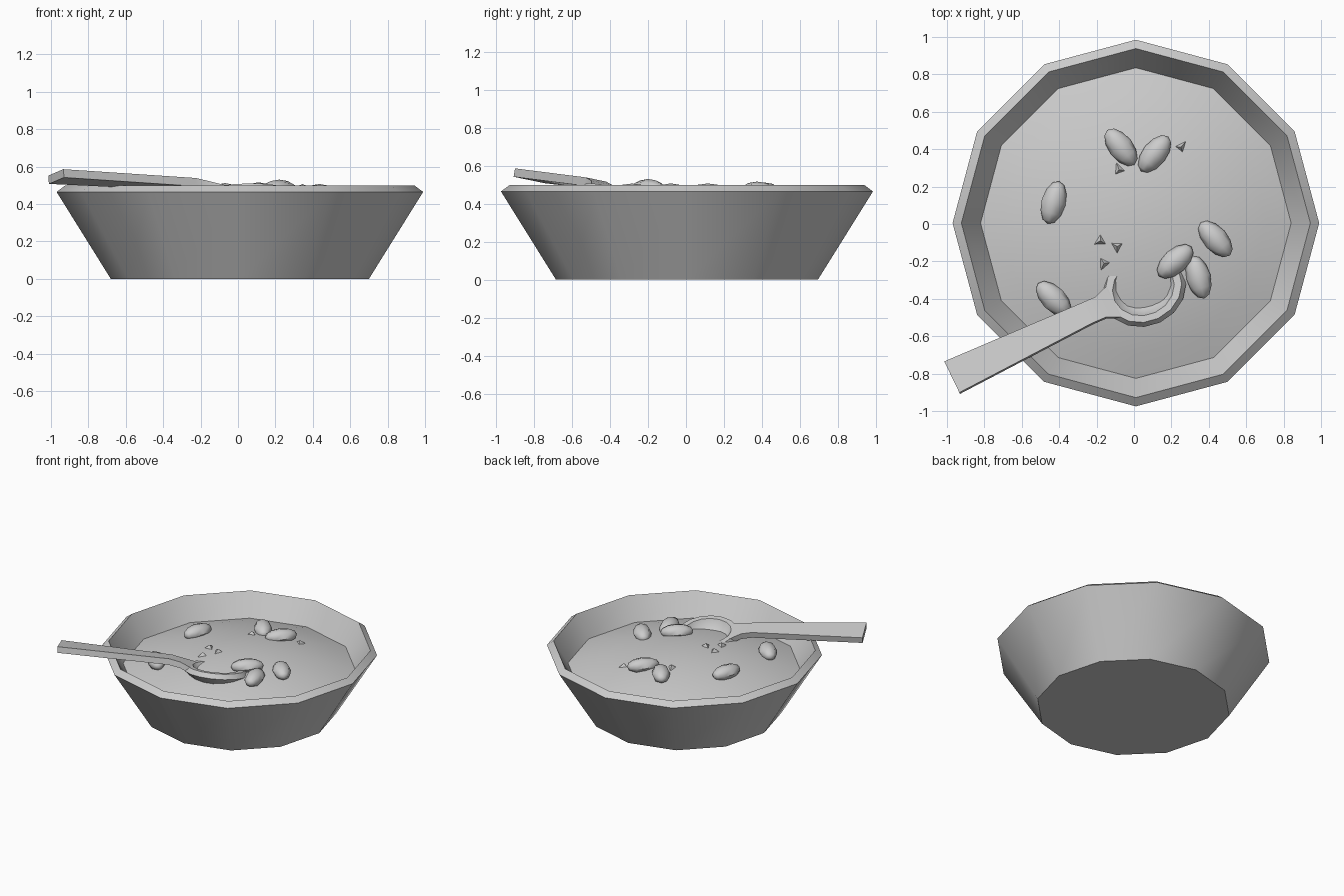
import bpy, bmesh, math
from mathutils import Vector, Matrix

cube = bpy.data.objects.get("Cube")
if cube:
    bpy.data.objects.remove(cube, do_unlink=True)

grey = bpy.data.materials.new("plain_grey")
grey.use_nodes = True
grey.diffuse_color = (0.6, 0.6, 0.6, 1)
grey.node_tree.nodes["Principled BSDF"].inputs["Base Color"].default_value = (0.6, 0.6, 0.6, 1)

CENTRE = Vector((0.01, 0.005, 0))


def finish(bm, name, angle=30):
    """Turn a bmesh into a shaded, coloured object."""
    bmesh.ops.remove_doubles(bm, verts=bm.verts, dist=0.0005)
    bmesh.ops.recalc_face_normals(bm, faces=bm.faces)
    mesh = bpy.data.meshes.new(name)
    bm.to_mesh(mesh)
    bm.free()
    mesh.materials.append(grey)
    ob = bpy.data.objects.new(name, mesh)
    bpy.context.collection.objects.link(ob)
    bpy.ops.object.select_all(action='DESELECT')
    ob.select_set(True)
    bpy.context.view_layer.objects.active = ob
    bpy.ops.object.shade_smooth_by_angle(angle=math.radians(angle))
    return ob


def bridge(bm, rings, caps=True):
    """Join equal closed rings of points with quads."""
    loops = [[bm.verts.new(p) for p in ring] for ring in rings]
    n = len(loops[0])
    for a, b in zip(loops, loops[1:]):
        for i in range(n):
            j = (i + 1) % n
            bm.faces.new((a[i], a[j], b[j], b[i]))
    if caps:
        bm.faces.new(loops[0][::-1])
        bm.faces.new(loops[-1])


def circle(r, z, n=12):
    steps = [math.tau * i / n for i in range(n)]
    return [CENTRE + Vector((r * math.cos(t), r * math.sin(t), z)) for t in steps]


# Bowl: outer wall, chamfered rim and inner wall
bm = bmesh.new()
profile = [(0.69, 0), (0.98, 0.465), (0.933, 0.5), (0.83, 0.33), (0.66, 0.05)]
bridge(bm, [circle(r, z) for r, z in profile])
finish(bm, "bowl")


# Domed porridge filling
def dome_height(r):
    return 0.48 - 0.15 * (r / 0.832) ** 2


bm = bmesh.new()
bridge(bm, [circle(r, dome_height(r)) for r in (0.832, 0.7, 0.55, 0.4, 0.25, 0.1)])
finish(bm, "porridge", 40)

# Nuts half sunk in the filling: x, y, heading in degrees
nuts = [(-0.07, 0.41, -52), (0.11, 0.375, 52), (-0.43, 0.115, 75), (-0.43, -0.4, -45),
        (0.435, -0.08, -48), (0.22, -0.2, 42), (0.345, -0.285, -75)]
for i, (x, y, heading) in enumerate(nuts):
    bm = bmesh.new()
    bmesh.ops.create_uvsphere(bm, u_segments=8, v_segments=6, radius=1)
    place = (Matrix.Translation((x, y, dome_height(math.hypot(x, y)) + 0.015))
             @ Matrix.Rotation(math.radians(heading), 4, 'Z')
             @ Matrix.Diagonal((0.118, 0.065, 0.055, 1))
             @ Matrix.Rotation(math.pi / 2, 4, 'Y'))
    bm.transform(place)
    finish(bm, f"nut_{i + 1}", 50)

# Small crumbs poking through the surface
crumbs = [(-0.18, -0.09, 0), (-0.09, -0.12, 60), (-0.16, -0.21, 35), (-0.08, 0.29, 20), (0.25, 0.41, 80)]
for i, (x, y, heading) in enumerate(crumbs):
    bm = bmesh.new()
    bmesh.ops.create_cone(bm, cap_ends=True, segments=3, radius1=0.04, radius2=0, depth=0.03)
    bm.transform(Matrix.Translation((x, y, dome_height(math.hypot(x, y)) + 0.008))
                 @ Matrix.Rotation(math.radians(heading), 4, 'Z'))
    finish(bm, f"crumb_{i + 1}")

# Spoon frame: u runs along the handle, v across it, rolled about the handle
HEADING, ROLL = math.radians(25.9), math.radians(-10.5)
frame = (Matrix.Translation((0.05, -0.34, 0.475)) @ Matrix.Rotation(HEADING, 4, 'Z')
         @ Matrix.Rotation(ROLL, 4, 'X'))
PITCH = 0.05

# Spoon bowl: scale of the oval and height of each ring, from inside to underside
bm = bmesh.new()
rings = []
for s, w in [(0.3, -0.075), (0.58, -0.055), (0.75, 0), (0.93, 0), (1.02, -0.035), (0.75, -0.085), (0.3, -0.115)]:
    steps = [math.tau * k / 16 for k in range(16)]
    rings.append([Vector((0.225 * s * math.cos(t), 0.2 * s * math.sin(t),
                          w - PITCH * 0.225 * s * math.cos(t))) for t in steps])
bridge(bm, rings)
bm.transform(frame)
finish(bm, "spoon_bowl", 40)

# Spoon handle: distance, half width and top height of each cross-section
bm = bmesh.new()
sections = []
for u, half, w in [(-1.13, 0.094, 0.096), (-0.33, 0.062, 0.054), (-0.25, 0.062, 0.036), (-0.17, 0.095, 0.008)]:
    sections.append([Vector((u, v, z)) for v, z in
                     ((-half, w), (half, w), (half, w - 0.045), (-half, w - 0.045))])
bridge(bm, sections)
bm.transform(frame)
finish(bm, "spoon_handle", 25)
